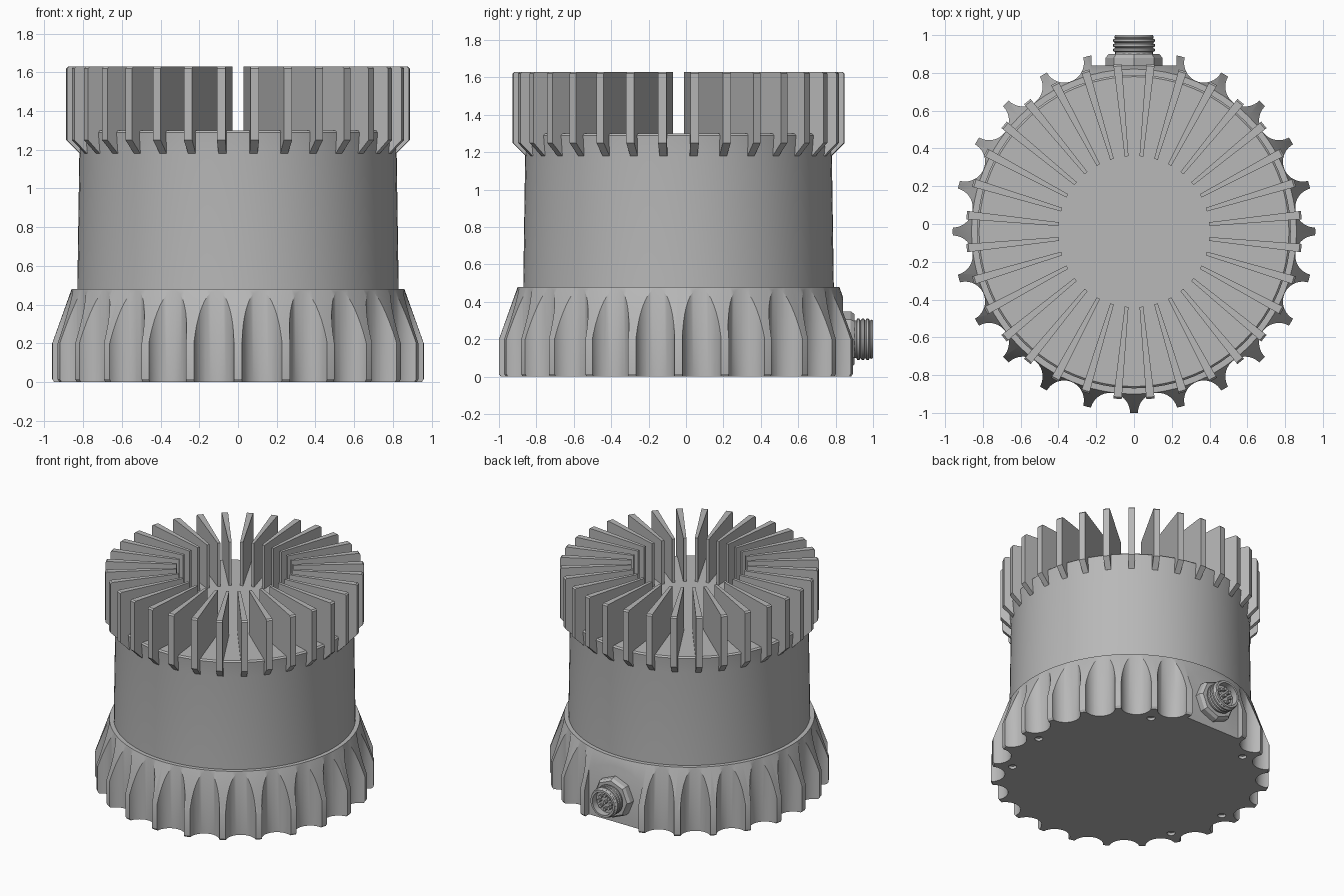
import bpy, bmesh, math
from mathutils import Matrix, Vector

CY = -0.04          # body axis offset along y
PORT_Z = 0.2        # connector height

if "Cube" in bpy.data.objects:
    bpy.data.objects.remove(bpy.data.objects["Cube"], do_unlink=True)

grey = bpy.data.materials.new("metal grey")
grey.use_nodes = True
COLOUR = (0.48, 0.48, 0.48, 1)
grey.diffuse_color = COLOUR
grey.node_tree.nodes["Principled BSDF"].inputs["Base Color"].default_value = COLOUR

BODY = Matrix.Translation((0, CY, 0))
PORT = Matrix.Translation((0, CY, PORT_Z)) @ Matrix.Rotation(-math.pi / 2, 4, 'X')


def finish(name, bm, matrix=BODY, smooth=True):
    bmesh.ops.recalc_face_normals(bm, faces=bm.faces)
    bm.transform(matrix)
    mesh = bpy.data.meshes.new(name)
    bm.to_mesh(mesh)
    bm.free()
    mesh.materials.append(grey)
    obj = bpy.data.objects.new(name, mesh)
    bpy.context.collection.objects.link(obj)
    if smooth:
        shade(obj)
    return obj


def shade(obj):
    bpy.ops.object.select_all(action='DESELECT')
    obj.select_set(True)
    bpy.context.view_layer.objects.active = obj
    bpy.ops.object.shade_smooth_by_angle(angle=math.radians(28))


def lathe(profile, steps):
    """Closed solid of revolution from (radius, height) points."""
    bm = bmesh.new()
    verts = [bm.verts.new((r, 0, z)) for r, z in profile]
    edges = [bm.edges.new(pair) for pair in zip(verts, verts[1:])]
    bmesh.ops.spin(bm, geom=verts + edges, cent=(0, 0, 0), axis=(0, 0, 1),
                   angle=2 * math.pi, steps=steps)
    bmesh.ops.remove_doubles(bm, verts=bm.verts, dist=1e-5)
    return bm


def add_cylinder(bm, radius, x, y, z0, z1, segments):
    bmesh.ops.create_cone(bm, cap_ends=True, segments=segments, radius1=radius,
                          radius2=radius, depth=z1 - z0,
                          matrix=Matrix.Translation((x, y, (z0 + z1) / 2)))


# Flared base, cut by scallops, a flat at the back and screw holes
base = finish("base", lathe([(0, 0), (0.95, 0), (0.96, 0.015), (0.96, 0.2),
                             (0.86, 0.48), (0, 0.48)], 96), smooth=False)
cut = bmesh.new()
for i in range(24):
    a = math.radians(7.5 + 15 * i)
    if abs(math.cos(a)) < 0.2 and math.sin(a) > 0:
        continue
    add_cylinder(cut, 0.105, 0.967 * math.cos(a), 0.967 * math.sin(a), -0.1, 0.6, 40)
for degrees in (0, 60, 120, 180, 210, 330):
    a = math.radians(degrees)
    add_cylinder(cut, 0.028, 0.82 * math.cos(a), 0.82 * math.sin(a), -0.1, 0.02, 16)
bmesh.ops.create_cube(cut, size=1, matrix=Matrix.Translation((0, 0.98, 0.25))
                      @ Matrix.Diagonal((0.45, 0.2, 0.8, 1)))
cutter = finish("base_cutter", cut, smooth=False)
cutter.hide_render = True
mod = base.modifiers.new("cuts", 'BOOLEAN')
mod.operation, mod.solver, mod.object = 'DIFFERENCE', 'EXACT', cutter
depsgraph = bpy.context.evaluated_depsgraph_get()
cut_mesh = bpy.data.meshes.new_from_object(base.evaluated_get(depsgraph))
base.modifiers.clear()
base.data = cut_mesh
bpy.data.objects.remove(cutter, do_unlink=True)
shade(base)

# Slightly tapered housing with a flat top
finish("housing", lathe([(0, 0.46), (0.83, 0.46), (0.83, 0.5), (0.82, 1.18),
                         (0.83, 1.29), (0.82, 1.3), (0, 1.3)], 96))

# Radial cooling fins, thicker towards the rim
FIN = [(0.4, 1.29), (0.4, 1.63), (0.88, 1.63), (0.89, 1.62),
       (0.89, 1.25), (0.82, 1.18), (0.79, 1.18), (0.79, 1.29)]
fins = bmesh.new()
for i in range(32):
    turn = Matrix.Rotation(2 * math.pi * (i + 0.5) / 32, 3, 'Z')
    sides = []
    for s in (-1, 1):
        sides.append([fins.verts.new(turn @ Vector(
            (r, s * (0.01 + 0.025 * (r - 0.4)), z))) for r, z in FIN])
    fins.faces.new(sides[0])
    fins.faces.new(sides[1][::-1])
    for k in range(len(FIN)):
        n = (k + 1) % len(FIN)
        fins.faces.new((sides[0][k], sides[0][n], sides[1][n], sides[1][k]))
finish("cooling_fins", fins, smooth=False)

# Connector: faceted nut, threaded shell with socket, and pins
finish("connector_nut", lathe([(0, 0.84), (0.15, 0.84), (0.15, 0.92),
                               (0.135, 0.94), (0, 0.94)], 8), PORT, smooth=False)
shell = [(0, 0.86), (0.1, 0.86), (0.1, 0.95)]
for i in range(3):
    h = 0.955 + 0.025 * i
    shell += [(0.11, h), (0.11, h + 0.012), (0.1, h + 0.018)]
shell += [(0.105, 1.03), (0.1, 1.04), (0.085, 1.04), (0.085, 0.99), (0, 0.99)]
finish("connector_shell", lathe(shell, 32), PORT)
pins = bmesh.new()
add_cylinder(pins, 0.012, 0, 0, 0.98, 1.02, 10)
for i in range(8):
    a = math.pi * i / 4
    add_cylinder(pins, 0.012, 0.05 * math.cos(a), 0.05 * math.sin(a), 0.98, 1.02, 10)
finish("connector_pins", pins, PORT)
